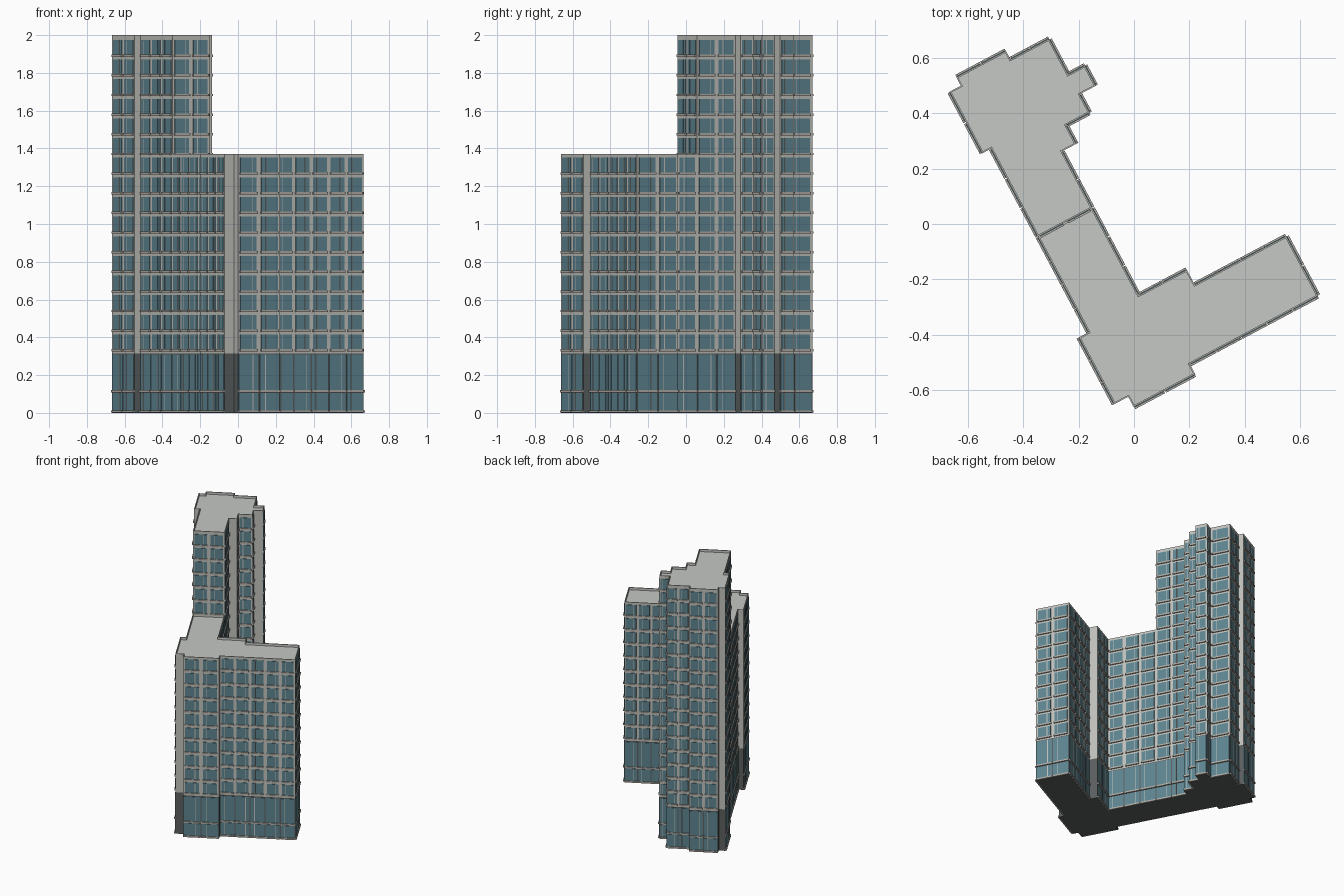
import bpy, bmesh, math
from mathutils import Matrix, Vector

if "Cube" in bpy.data.objects:
    bpy.data.objects.remove(bpy.data.objects["Cube"])

ANGLE = math.atan2(0.469, 0.883)   # the block is turned on its site
ROT = Matrix.Rotation(ANGLE, 4, 'Z')
PODIUM = 0.315                     # top of the dark base
FLOOR = 0.104                      # storey height
BAY = 0.105                        # typical window bay


def material(name, rgb):
    m = bpy.data.materials.new(name)
    m.diffuse_color = (*rgb, 1)
    m.use_nodes = True
    m.node_tree.nodes["Principled BSDF"].inputs["Base Color"].default_value = m.diffuse_color
    return m


WALL = material("light_grey_wall", (0.53, 0.53, 0.50))
ROOF = material("pale_grey_roof", (0.56, 0.58, 0.55))
BASE = material("dark_grey_base", (0.105, 0.115, 0.115))
GLASS = material("teal_glass", (0.11, 0.23, 0.28))
SILL = material("warm_grey_sill", (0.44, 0.42, 0.38))


def finish(bm, name, mats):
    bmesh.ops.recalc_face_normals(bm, faces=bm.faces)
    bm.transform(ROT)
    me = bpy.data.meshes.new(name)
    bm.to_mesh(me)
    bm.free()
    for m in mats:
        me.materials.append(m)
    ob = bpy.data.objects.new(name, me)
    bpy.context.collection.objects.link(ob)


# clockwise outlines, in the building's own axes
SPLIT = 0.122
tower = [(-0.328, SPLIT), (-0.328, 0.482), (-0.364, 0.482), (-0.364, 0.734),
         (-0.318, 0.734), (-0.318, 0.769), (-0.115, 0.769), (-0.115, 0.734),
         (0.043, 0.734), (0.043, 0.588), (0.112, 0.588), (0.112, 0.505),
         (0.047, 0.505), (0.047, 0.430), (-0.049, 0.430), (-0.049, 0.353),
         (-0.106, 0.353), (-0.106, SPLIT)]
wing = [(-0.106, SPLIT), (-0.106, -0.235), (0.091, -0.235), (0.091, -0.296),
        (0.465, -0.296), (0.465, -0.541), (-0.059, -0.541), (-0.059, -0.583),
        (-0.311, -0.583), (-0.311, -0.541), (-0.368, -0.541), (-0.368, -0.268),
        (-0.328, -0.268), (-0.328, SPLIT)]


def shell(name, outline, height):
    """Dark base, light upper walls, and a roof sunk behind a low parapet."""
    bm = bmesh.new()
    levels = [[bm.verts.new((x, y, z)) for x, y in outline]
              for z in (0, PODIUM, height)]
    n = len(outline)
    for k in range(2):
        for i in range(n):
            j = (i + 1) % n
            f = bm.faces.new((levels[k][i], levels[k][j],
                              levels[k + 1][j], levels[k + 1][i]))
            f.material_index = 1 - k
    bm.faces.new(levels[0]).material_index = 1
    top = bm.faces.new(levels[2])
    bmesh.ops.recalc_face_normals(bm, faces=bm.faces)
    bmesh.ops.inset_region(bm, faces=[top], thickness=0.008)
    top.material_index = 2
    low = bmesh.ops.extrude_face_region(bm, geom=[top])
    for v in [g for g in low["geom"] if isinstance(g, bmesh.types.BMVert)]:
        v.co.z -= 0.018
    if top.is_valid:
        bm.faces.remove(top)
    finish(bm, name, [WALL, BASE, ROOF])


def box(bm, a, d, nrm, s0, s1, z0, z1, depth):
    """Box on a wall: s along the wall, z up, depth outward."""
    vs = []
    for off in (-0.002, depth):
        for s, z in ((s0, z0), (s1, z0), (s1, z1), (s0, z1)):
            p = a + d * s + nrm * off
            vs.append(bm.verts.new((p.x, p.y, z)))
    for q in ((4, 5, 6, 7), (0, 1, 5, 4), (1, 2, 6, 5), (2, 3, 7, 6), (3, 0, 4, 7),
              (3, 2, 1, 0)):
        bm.faces.new([vs[i] for i in q])


def facade(name, outline, top, seam_base):
    glass, bars, sills = bmesh.new(), bmesh.new(), bmesh.new()
    n = len(outline)
    for i in range(n):
        a, b = Vector(outline[i]), Vector(outline[(i + 1) % n])
        d = b - a
        length = d.length
        d.normalize()
        nrm = Vector((-d.y, d.x))
        on_seam = abs(a.y - SPLIT) < 1e-4 and abs(b.y - SPLIT) < 1e-4
        if on_seam and seam_base is None:
            continue
        if length < 0.066:         # short returns stay blank
            continue
        bays = max(1, round(length / BAY))
        w = length / bays
        # rows: two base storeys, then the regular floors
        rows = [(0.012, 0.105, 0.04), (0.12, 0.308, 0.04)]
        for k in range(round((top - PODIUM) / FLOOR - 0.1)):
            z = PODIUM + k * FLOOR
            rows.append((z + 0.021, z + 0.100, 0.11))
        for z0, z1, margin in rows:
            if on_seam and z0 < seam_base:
                continue
            for k in range(bays):
                s0, s1 = (k + margin) * w, (k + 1 - margin) * w
                box(glass, a, d, nrm, s0, s1, z0, z1, 0.003)
                m = s0 + (s1 - s0) * (0.28 if k % 2 else 0.72)
                box(bars, a, d, nrm, m - 0.002, m + 0.002, z0, z1, 0.005)
                box(sills, a, d, nrm, s0 - 0.003, s1 + 0.003,
                    z0 - 0.011, z0 + 0.001, 0.009)
    finish(glass, name + "_windows", [GLASS])
    finish(bars, name + "_mullions", [WALL])
    finish(sills, name + "_sills", [SILL])


# tall tower and lower wing
shell("tower_walls", tower, 2.0)
shell("wing_walls", wing, 1.37)
facade("tower", tower, 2.0, 1.37)
facade("wing", wing, 1.37, None)
